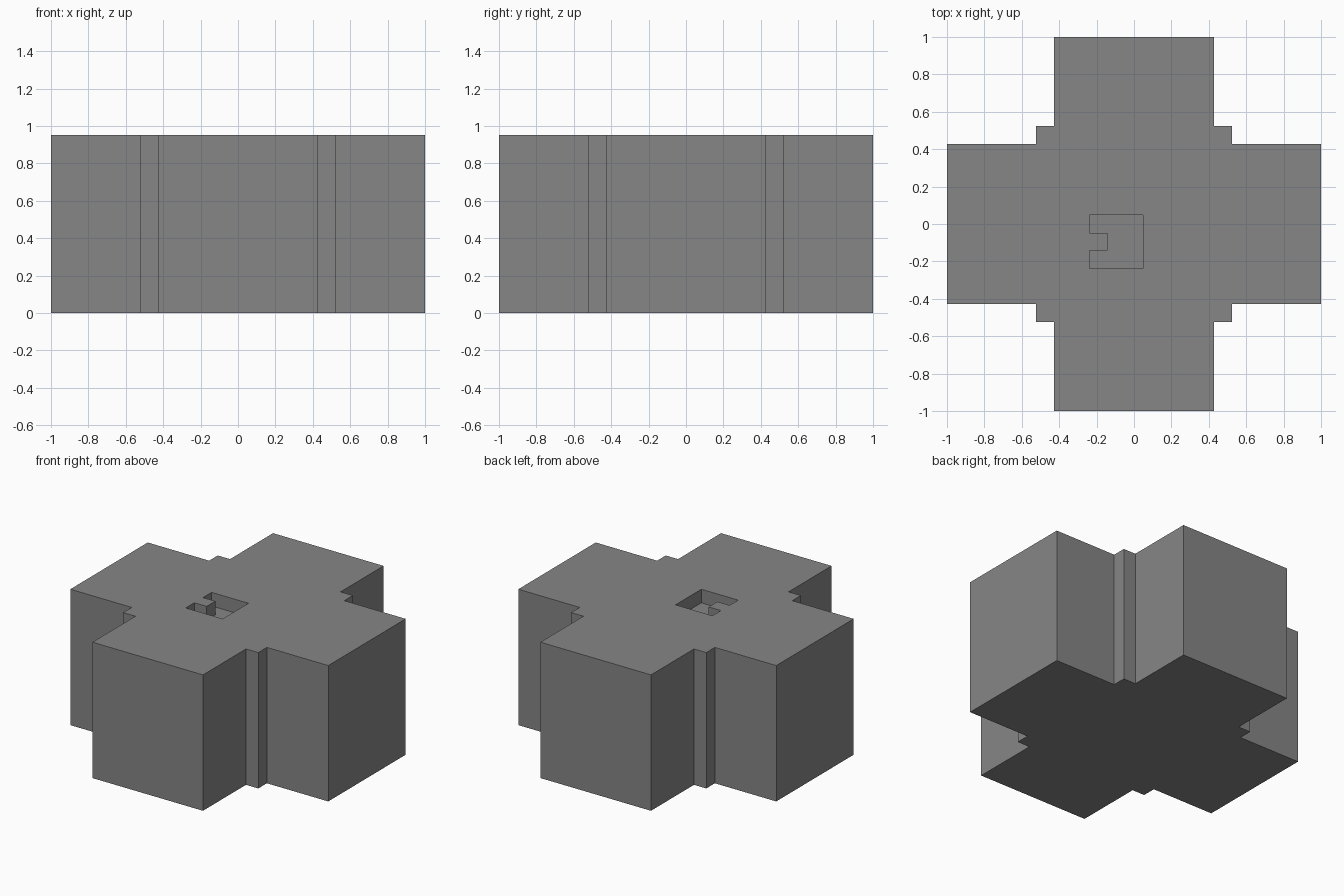
import bpy
import bmesh
from mathutils import Matrix, Vector

default = bpy.data.objects.get("Cube")
if default:
    bpy.data.objects.remove(default, do_unlink=True)

UNIT = 2 / 21      # the block sits on a grid 21 cells wide
HEIGHT = 10        # cells

grey = bpy.data.materials.new("mid_grey")
grey.use_nodes = True
colour = (0.24, 0.24, 0.24, 1)
grey.diffuse_color = colour
grey.node_tree.nodes["Principled BSDF"].inputs["Base Color"].default_value = colour


def prism(name, outline, bottom, top):
    """Extrude a counter-clockwise outline, given in grid cells."""
    bm = bmesh.new()
    base = bm.faces.new([bm.verts.new((x * UNIT, y * UNIT, bottom * UNIT))
                         for x, y in outline])
    result = bmesh.ops.extrude_face_region(bm, geom=[base], use_keep_orig=True)
    verts = [v for v in result["geom"] if isinstance(v, bmesh.types.BMVert)]
    bmesh.ops.translate(bm, verts=verts, vec=(0, 0, (top - bottom) * UNIT))
    bmesh.ops.recalc_face_normals(bm, faces=bm.faces)
    mesh = bpy.data.meshes.new(name)
    bm.to_mesh(mesh)
    bm.free()
    mesh.materials.append(grey)
    obj = bpy.data.objects.new(name, mesh)
    bpy.context.collection.objects.link(obj)
    return obj


# Cross-shaped block: one stepped quarter repeated around the centre
quarter = [(10.5, 4.5), (5.5, 4.5), (5.5, 5.5), (4.5, 5.5), (4.5, 10.5)]
outline = []
for turn in range(4):
    for x, y in quarter:
        outline.append((x, y))
    quarter = [(-y, x) for x, y in quarter]
block = prism("cross_block", outline, 0, HEIGHT)

# Shallow C-shaped pocket in the top
pocket = [(-2.5, -2.5), (0.5, -2.5), (0.5, 0.5), (-2.5, 0.5),
          (-2.5, -0.5), (-1.5, -0.5), (-1.5, -1.5), (-2.5, -1.5)]
cutter = prism("pocket_cutter", pocket, HEIGHT - 1, HEIGHT + 1)
cutter.hide_render = True

cut = block.modifiers.new("pocket", "BOOLEAN")
cut.operation = "DIFFERENCE"
cut.solver = "EXACT"
cut.object = cutter

# Apply the cut and discard the cutter
bpy.context.view_layer.update()
evaluated = block.evaluated_get(bpy.context.evaluated_depsgraph_get())
finished = bpy.data.meshes.new_from_object(evaluated)
block.modifiers.clear()
block.data = finished
bpy.data.objects.remove(cutter, do_unlink=True)
